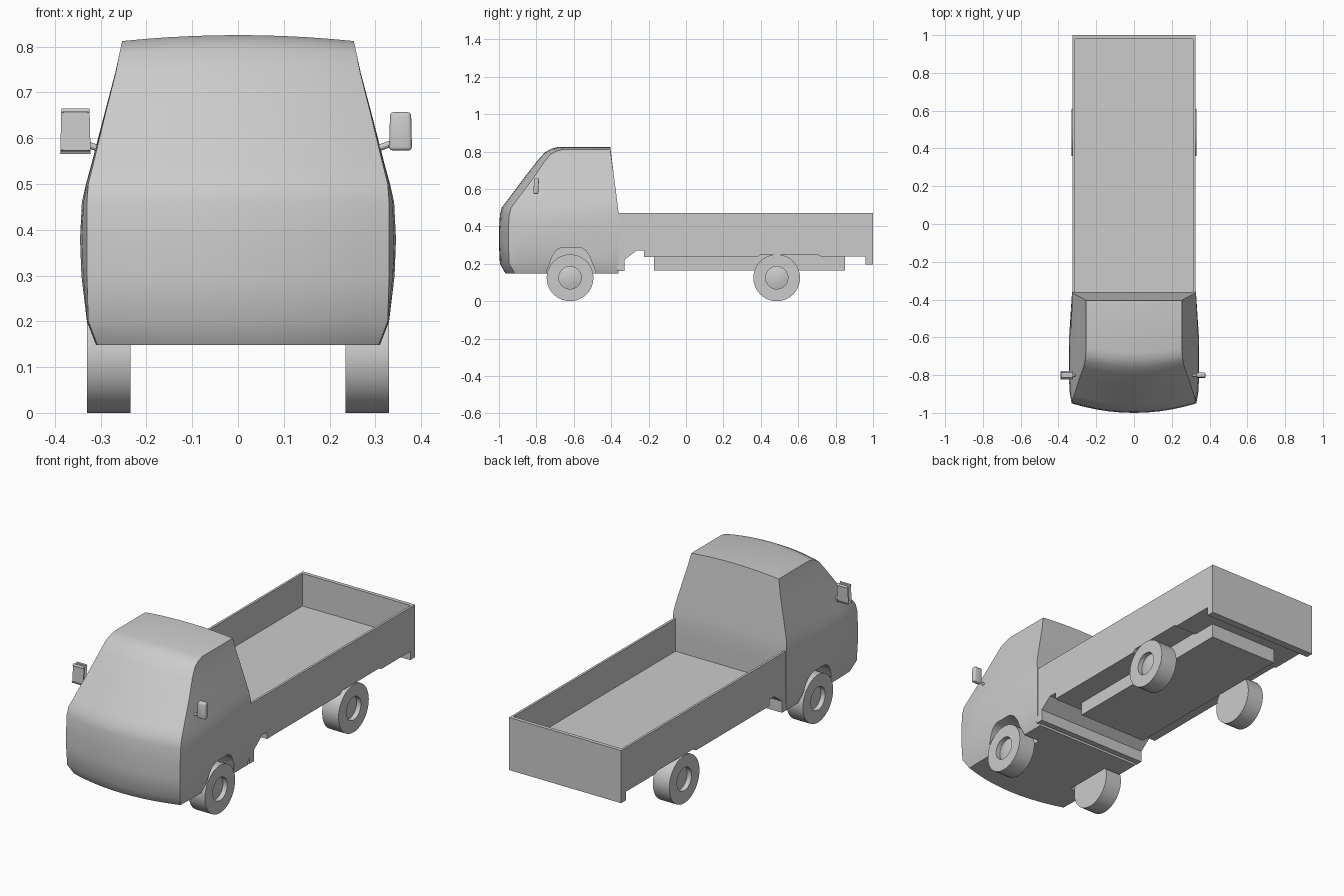
import bpy, bmesh, math
from mathutils import Vector

if "Cube" in bpy.data.objects:
    bpy.data.objects.remove(bpy.data.objects["Cube"], do_unlink=True)

grey = bpy.data.materials.new("plain grey")
grey.use_nodes = True
GREY = (0.6, 0.6, 0.6, 1)
grey.diffuse_color = GREY
grey.node_tree.nodes["Principled BSDF"].inputs["Base Color"].default_value = GREY


def finish(name, bm, smooth=None):
    bmesh.ops.recalc_face_normals(bm, faces=bm.faces[:])
    me = bpy.data.meshes.new(name)
    bm.to_mesh(me)
    bm.free()
    me.materials.append(grey)
    ob = bpy.data.objects.new(name, me)
    bpy.context.collection.objects.link(ob)
    if smooth:
        activate(ob)
        bpy.ops.object.shade_smooth_by_angle(angle=math.radians(smooth))
    return ob


def activate(ob):
    bpy.ops.object.select_all(action='DESELECT')
    ob.select_set(True)
    bpy.context.view_layer.objects.active = ob


def extrude_x(name, outline, x0, x1):
    """Extrude a side outline of (y, z) points across the width."""
    bm = bmesh.new()
    face = bm.faces.new([bm.verts.new((x0, y, z)) for y, z in outline])
    out = bmesh.ops.extrude_face_region(bm, geom=[face])
    moved = [v for v in out["geom"] if isinstance(v, bmesh.types.BMVert)]
    bmesh.ops.translate(bm, verts=moved, vec=(x1 - x0, 0, 0))
    return finish(name, bm)


def box_outline(y0, y1, z0, z1):
    return [(y0, z0), (y1, z0), (y1, z1), (y0, z1)]


# Cab: horizontal sections (height, front y, front half width, side half width)
rows = [
    (.148, -.965, .307, .310), (.20, -.995, .327, .330), (.30, -1.0, .330, .342),
    (.38, -1.0, .330, .345), (.46, -.995, .330, .341), (.50, -.985, .327, .332),
    (.54, -.955, .317, .321), (.66, -.865, .288, .290), (.75, -.795, .267, .268),
    (.795, -.755, .259, .259), (.815, -.72, .255, .255), (.825, -.68, .253, .253)]
N = 10
us = [-1 + 2 * i / N for i in range(N + 1)]


def section(z, yf, we, ws):
    high = min(max((z - .66) / .165, 0), 1)
    bow = .05 - .025 * high
    back = -.36 - .045 * max(0, (z - .47) / .355)
    wb = min(ws, .328)

    def h(u):
        return z - .013 * high * u * u

    front = [(u * we, yf + bow * u * u, h(u)) for u in us]
    rear = [(u * wb, back, h(u)) for u in reversed(us)]
    y_edge = yf + bow
    side = [(we + (ws - we) * a, y_edge + (back - y_edge) * t, h(1))
            for t, a in ((.1, .7), (.25, 1), (.6, .9))]
    other = [(-x, y, zz) for x, y, zz in reversed(side)]
    return front + side + rear + other


bm = bmesh.new()
rings = [[bm.verts.new(p) for p in section(*r)] for r in rows]
n = len(rings[0])
for a, b in zip(rings, rings[1:]):
    for i in range(n):
        j = (i + 1) % n
        bm.faces.new((a[i], a[j], b[j], b[i]))
for ring in (rings[0], rings[-1]):
    front, side = ring[:N + 1], ring[N + 1:N + 4]
    rear, other = ring[N + 4:2 * N + 5][::-1], ring[2 * N + 5:]
    for i in range(N):
        bm.faces.new((front[i], front[i + 1], rear[i + 1], rear[i]))
    bm.faces.new([front[-1]] + side + [rear[-1]])
    bm.faces.new([front[0], rear[0]] + other)
cab = finish("cab", bm)

# Front wheel arches cut into the cab
arch = [(-.755, .10), (-.745, .16), (-.715, .24), (-.695, .27), (-.665, .288),
        (-.565, .288), (-.535, .27), (-.515, .24), (-.485, .16), (-.475, .10)]
for s in (-1, 1):
    cutter = extrude_x("arch_cutter", arch, s * .215, s * .5)
    cutter.hide_render = True
    mod = cab.modifiers.new("arch", 'BOOLEAN')
    mod.operation, mod.solver, mod.object = 'DIFFERENCE', 'EXACT', cutter
    activate(cab)
    bpy.ops.object.modifier_apply(modifier=mod.name)
    bpy.data.objects.remove(cutter, do_unlink=True)
activate(cab)
bpy.ops.object.shade_smooth_by_angle(angle=math.radians(32))

# Load bed: floor with tailgate, and thin side panels sharing the lower outline
under = [(-.37, .16), (-.33, .16), (-.33, .22), (-.265, .27), (-.225, .27),
         (-.225, .235), (.38, .235), (.40, .25), (.70, .25), (.72, .24),
         (.96, .24), (.96, .195), (1.0, .195), (1.0, .47)]
extrude_x("bed_floor_and_tailgate", under + [(.98, .47), (.98, .30), (-.37, .30)], -.313, .313)
for s, label in ((1, "left"), (-1, "right")):
    extrude_x(label + "_bed_side", under + [(-.37, .47)], s * .313, s * .325)

# Chassis under the bed
extrude_x("chassis", box_outline(-.17, .85, .165, .26), -.20, .20)


# Wheels: lathed tyre with a recessed, slightly domed hub
def wheel(name, s, y):
    profile = [(.235, 0), (.235, .125), (.33, .125), (.33, .06), (.305, .06), (.312, .035), (.315, 0)]
    bm = bmesh.new()
    vs = [bm.verts.new((s * x, y, .125 + r)) for x, r in profile]
    edges = [bm.edges.new(p) for p in zip(vs, vs[1:])]
    bmesh.ops.spin(bm, geom=vs + edges, cent=(0, y, .125), axis=(1, 0, 0),
                   angle=math.tau, steps=40)
    bmesh.ops.remove_doubles(bm, verts=bm.verts[:], dist=.0005)
    finish(name, bm, 35)


# Mirrors: rounded housing on a short arm
def mirror(label, s):
    bm = bmesh.new()
    bmesh.ops.create_cube(bm, size=1)
    for v in bm.verts:
        lean = .004 if v.co.z > 0 else 0
        v.co = Vector((s * (.355 + v.co.x * .05 - lean * v.co.x), -.803 + v.co.y * .026 + lean,
                       .615 + v.co.z * .084))
    bmesh.ops.bevel(bm, geom=bm.edges[:], offset=.008, segments=3, affect='EDGES', profile=.5)
    finish(label + "_mirror", bm, 40)

    start, end = Vector((s * .295, -.80, .574)), Vector((s * .345, -.80, .592))
    bm = bmesh.new()
    bmesh.ops.create_cone(bm, cap_ends=True, segments=10, radius1=.007, radius2=.007,
                          depth=(end - start).length)
    turn = (end - start).to_track_quat('Z', 'Y').to_matrix()
    bmesh.ops.rotate(bm, verts=bm.verts[:], matrix=turn)
    bmesh.ops.translate(bm, verts=bm.verts[:], vec=(start + end) / 2)
    finish(label + "_mirror_arm", bm, 40)


for s, label in ((1, "left"), (-1, "right")):
    wheel(label + "_front_wheel", s, -.62)
    wheel(label + "_rear_wheel", s, .485)
    mirror(label, s)
